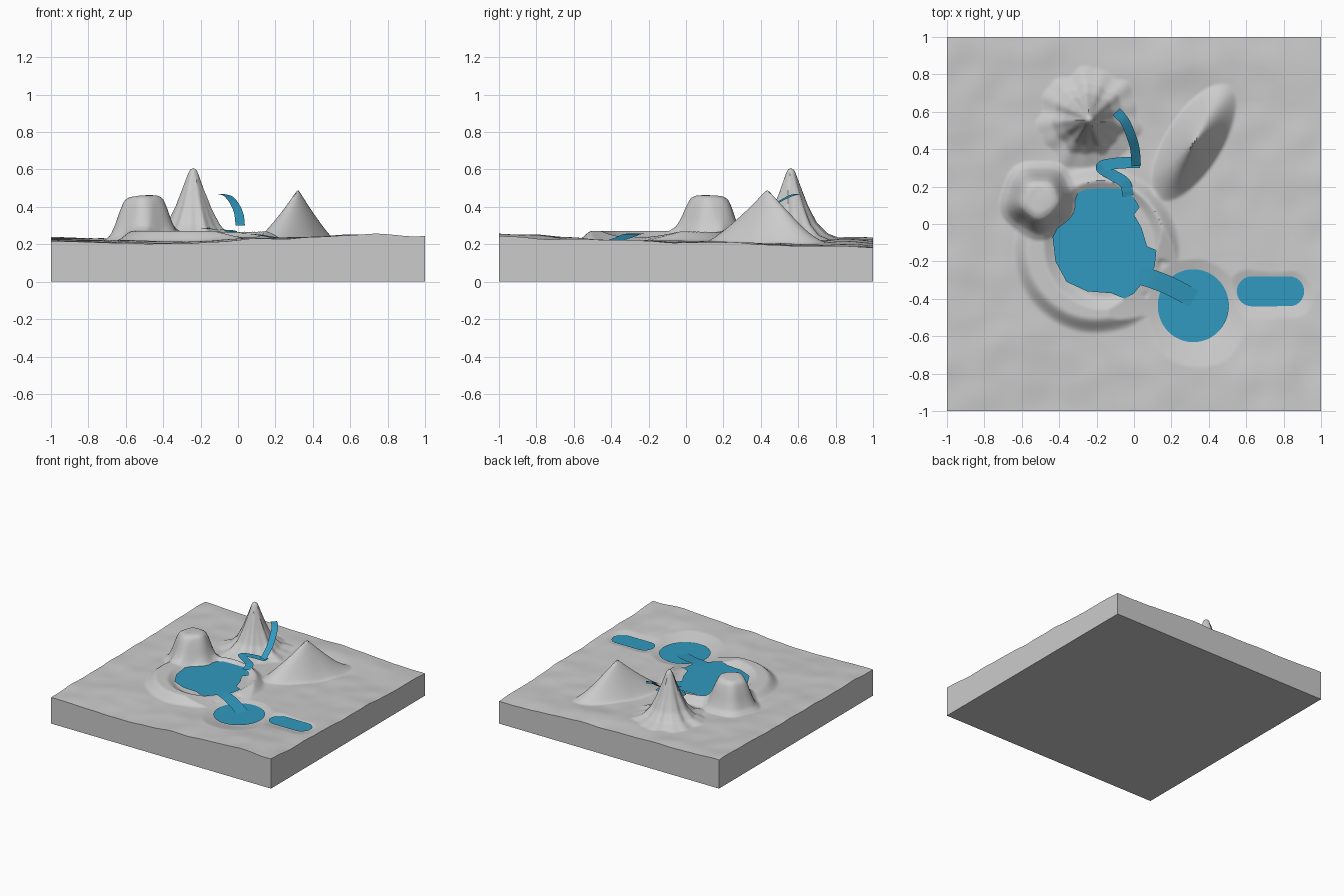
import bpy, bmesh, math
from mathutils import Vector, noise

if "Cube" in bpy.data.objects:
    bpy.data.objects.remove(bpy.data.objects["Cube"])

blue = bpy.data.materials.new("water_blue")
blue.diffuse_color = (0.03, 0.32, 0.52, 1)
blue.use_nodes = True
blue.node_tree.nodes["Principled BSDF"].inputs["Base Color"].default_value = blue.diffuse_color


def lerp_profile(r, pts):
    for (a, za), (b, zb) in zip(pts, pts[1:]):
        if r <= b:
            return za + (zb - za) * (r - a) / (b - a)
    return pts[-1][1]


def smooth(a, b, x):
    t = min(1, max(0, (x - a) / (b - a)))
    return t * t * (3 - 2 * t)


PEAK = [(0, .40), (.02, .385), (.055, .285), (.09, .19), (.135, .095), (.19, .035), (.27, 0)]
MESA = [(0, .24), (.07, .237), (.1, .22), (.122, .17), (.15, .085), (.175, .03), (.21, 0)]


def height(x, y):
    # rolling ground
    u, v = (x + 1) / 2, (y + 1) / 2
    h = (.215 * (1 - u) + .24 * u) * (1 - v) + (.235 * (1 - u) + .18 * u) * v
    h += .012 * noise.noise(Vector((x * 2, y * 2, 3))) + .007 * noise.noise(Vector((x * 6, y * 6, 8)))
    h -= .02 * math.exp(-((x + .4) / .35) ** 2 - ((y + 1) / .4) ** 2)
    h += .02 * math.exp(-((x - .7) / .25) ** 2 - ((y + .9) / .3) ** 2)
    h += .02 * math.exp(-((x - .3) / .6) ** 2 - ((y - .85) / .15) ** 2)
    # crater rim with a breach at the lower right
    dx, dy = x + .2, y + .14
    r, ang = math.hypot(dx, dy), math.degrees(math.atan2(dy, dx))
    rim = 1 - smooth(.36, .45, r)
    breach = 1 - smooth(16, 26, abs(ang + 27))
    rim *= 1 - breach * smooth(.28, .36, r)
    h += (.272 - h) * rim
    # lake bowl
    e = math.hypot((x + .16) / .28, (y + .11) / .3)
    h = min(h, .238 + max(0, e - .95) * .17)
    # round pond and long pond
    h = min(h, .203 + max(0, math.hypot(x - .32, y + .44) - .18) * .25)
    px = max(0, abs(x - .73) - .1)
    h = min(h, .207 + max(0, math.hypot(px, y + .36) - .07) * .25)
    # tall peak with gullies
    dx, dy = x + .24, y - .56
    a = math.atan2(dy, dx)
    wob = 1 + .05 * math.sin(7 * a) + .03 * math.sin(13 * a + 1)
    peak = lerp_profile(math.hypot(dx, dy) * wob, PEAK)
    # rounded mesa
    dx, dy = x + .505, y - .13
    a = math.atan2(dy, dx)
    mesa = lerp_profile(math.hypot(dx, dy) * (1 + .04 * math.sin(5 * a)), MESA)
    # long ridge
    dx, dy = x - .32, y - .435
    s, t = dx * .53 + dy * .85, dx * .85 - dy * .53
    d = math.hypot(s / .36, t / .15)
    ridge = .29 * max(0, 1 - d) ** 1.25
    return h + max(peak, mesa * (1 - .2 * rim)) + ridge


def finish(bm, name, mat=None):
    bmesh.ops.recalc_face_normals(bm, faces=bm.faces)
    me = bpy.data.meshes.new(name)
    bm.to_mesh(me)
    bm.free()
    ob = bpy.data.objects.new(name, me)
    bpy.context.collection.objects.link(ob)
    if mat:
        me.materials.append(mat)
    bpy.context.view_layer.objects.active = ob
    ob.select_set(True)
    bpy.ops.object.shade_smooth_by_angle(angle=math.radians(40))
    ob.select_set(False)


# terrain slab
bm = bmesh.new()
bmesh.ops.create_grid(bm, x_segments=180, y_segments=180, size=1)
for v in bm.verts:
    v.co.z = height(v.co.x, v.co.y)
rim_edges = [e for e in bm.edges if e.is_boundary]
new = bmesh.ops.extrude_edge_only(bm, edges=rim_edges)["geom"]
for v in new:
    if isinstance(v, bmesh.types.BMVert):
        v.co.z = 0
bmesh.ops.contextual_create(bm, geom=[g for g in new if isinstance(g, bmesh.types.BMEdge)])
finish(bm, "terrain")


def pool(name, outline, z):
    bm = bmesh.new()
    bm.faces.new([bm.verts.new((x, y, z)) for x, y in outline])
    finish(bm, name, blue)
    ob = bpy.data.objects[name]
    if ob.data.polygons[0].normal.z < 0:
        ob.data.flip_normals()


# flat water surfaces
pool("lake", [(-.38, .12), (-.32, .18), (-.2, .19), (-.08, .19), (0, .14), (.03, .09), (0, .05),
              (.04, -.02), (.07, -.12), (.12, -.14), (.11, -.23), (.05, -.31), (0, -.37), (-.05, -.4),
              (-.12, -.37), (-.25, -.36), (-.36, -.31), (-.42, -.2), (-.435, -.07), (-.38, .03)], .254)
ring = [2 * math.pi * i / 64 for i in range(64)]
pool("round_pond", [(.317 + .19 * math.cos(a), -.437 + .195 * math.sin(a)) for a in ring], .213)
pool("long_pond", [(.73 + math.copysign(.1, math.cos(a)) + .08 * math.cos(a),
                    -.36 + .08 * math.sin(a)) for a in ring], .217)


def catmull(pts, n=8):
    p = [Vector(q) for q in pts]
    p = [2 * p[0] - p[1]] + p + [2 * p[-1] - p[-2]]
    out = []
    for a, b, c, d in zip(p, p[1:], p[2:], p[3:]):
        for i in range(n):
            t = i / n
            out.append(.5 * (2 * b + (c - a) * t + (2 * a - 5 * b + 4 * c - d) * t * t
                             + (3 * b - a - 3 * c + d) * t ** 3))
    return out + [p[-2]]


def ribbon(name, pts, width, drape=False):
    path = catmull(pts)
    bm = bmesh.new()
    last = None
    for i, p in enumerate(path):
        t = path[min(i + 1, len(path) - 1)] - path[max(i - 1, 0)]
        side = Vector((-t.y, t.x, 0)).normalized() * width / 2
        pair = []
        for q in (p + side, p - side):
            if drape:
                q.z = max(q.z, height(q.x, q.y) + .004)
            pair.append(bm.verts.new(q))
        if last:
            bm.faces.new((last[0], last[1], pair[1], pair[0]))
        last = pair
    finish(bm, name, blue)


# flowing water
ribbon("waterfall", [(-.095, .6, .47), (-.05, .55, .455), (-.015, .47, .41), (.005, .4, .36),
                     (.012, .31, .3)], .05)
ribbon("winding_stream", [(.03, .33, .29), (-.09, .325, .29), (-.175, .305, .287), (-.12, .265, .28),
                          (-.05, .22, .275), (-.03, .15, .262)], .06, True)
ribbon("outlet_stream", [(.02, -.27, .257), (.1, -.295, .252), (.2, -.335, .235), (.32, -.4, .215)], .1, True)
